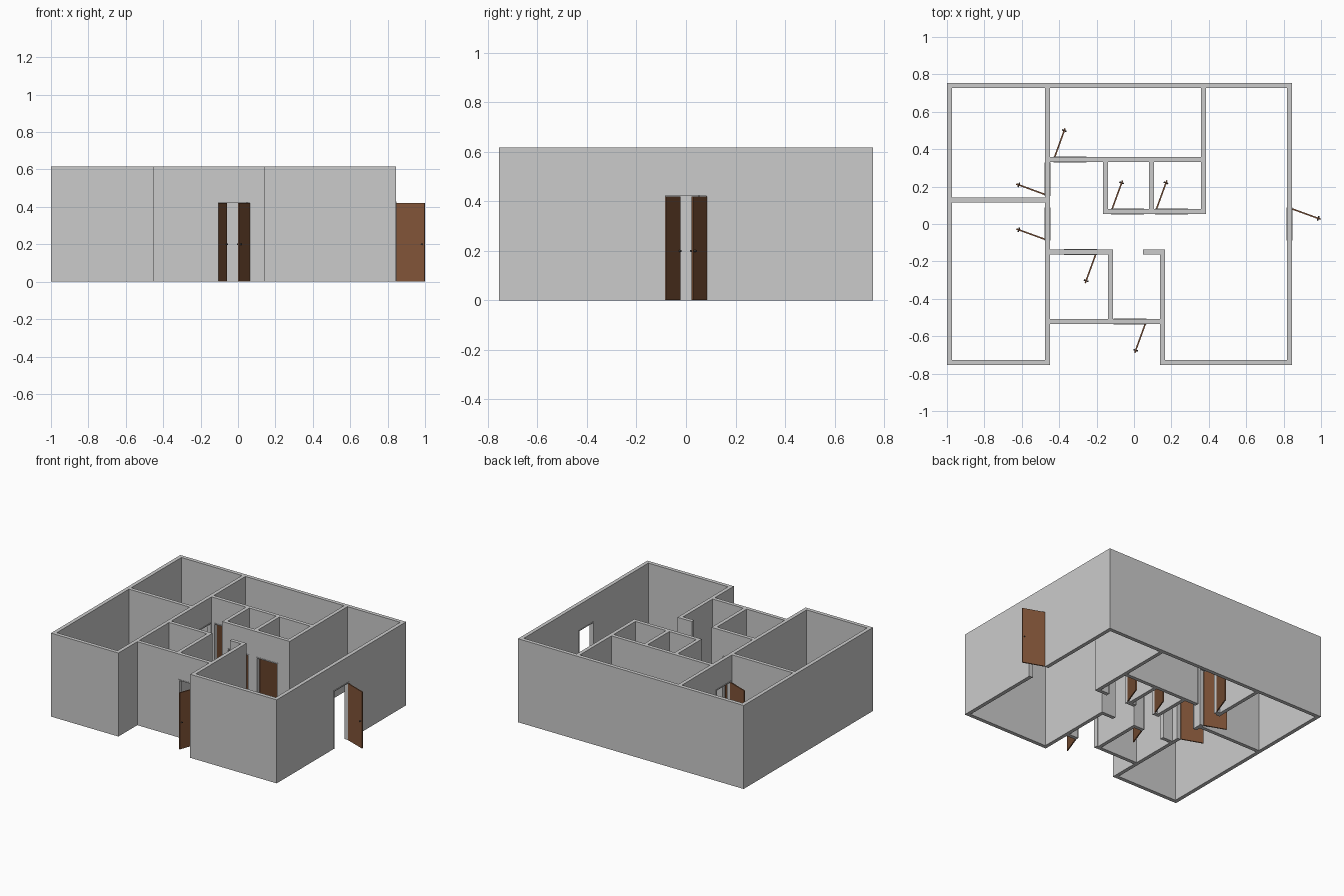
import bpy, bmesh, math
from mathutils import Matrix, Vector

if "Cube" in bpy.data.objects:
    bpy.data.objects.remove(bpy.data.objects["Cube"])

H = 0.617        # wall height
DOOR_H = 0.42    # leaf height
DOOR_W = 0.163   # leaf width
T = 0.027        # wall thickness
LIP = 0.007      # frame lining thickness

def material(name, rgb):
    m = bpy.data.materials.new(name)
    m.diffuse_color = (*rgb, 1)
    m.use_nodes = True
    m.node_tree.nodes["Principled BSDF"].inputs["Base Color"].default_value = m.diffuse_color
    return m

wood = material("wood", (0.22, 0.09, 0.04))
metal = material("dark_metal", (0.08, 0.07, 0.06))

def finish(bm, name, mat=None):
    bmesh.ops.recalc_face_normals(bm, faces=bm.faces)
    me = bpy.data.meshes.new(name)
    bm.to_mesh(me)
    bm.free()
    ob = bpy.data.objects.new(name, me)
    bpy.context.collection.objects.link(ob)
    if mat:
        me.materials.append(mat)
    return ob

def add_box(bm, lo, hi):
    lo, hi = Vector(lo), Vector(hi)
    bmesh.ops.create_cube(bm, size=1, matrix=Matrix.Translation((lo + hi) / 2)
                          @ Matrix.Diagonal((*(hi - lo), 1)))

# Wall footprints: x0, x1, y0, y1
walls = [
    (-1, -0.972, -0.755, 0.755),        # outer shell
    (-1, 0.845, 0.727, 0.755),
    (0.817, 0.845, -0.755, 0.755),
    (-1, -0.449, -0.755, -0.727),
    (0.138, 0.845, -0.755, -0.727),
    (-0.476, -0.449, -0.755, 0.755),    # inner partitions
    (0.138, 0.165, -0.755, -0.136),
    (-0.476, 0.165, -0.535, -0.508),
    (-0.140, -0.113, -0.535, -0.136),
    (-0.476, -0.113, -0.163, -0.136),
    (0.048, 0.165, -0.163, -0.136),
    (-1, -0.449, 0.115, 0.142),
    (-0.476, 0.385, 0.332, 0.359),
    (0.358, 0.385, 0.053, 0.755),
    (-0.167, 0.385, 0.053, 0.080),
    (-0.167, -0.140, 0.053, 0.359),
    (0.080, 0.107, 0.053, 0.359),
]

# Doors: name, hinge x, y, direction along the wall, direction of swing
doors = [
    ("side", 0.845, 0.081, (0, -1), (1, 0)),
    ("front", 0.060, -0.535, (-1, 0), (0, -1)),
    ("small_room", -0.205, -0.163, (-1, 0), (0, -1)),
    ("bathroom", -0.117, 0.080, (1, 0), (0, 1)),
    ("closet", 0.120, 0.080, (1, 0), (0, 1)),
    ("back_room", -0.424, 0.359, (1, 0), (0, 1)),
    ("left_back_room", -0.476, 0.158, (0, 1), (-1, 0)),
    ("left_front_room", -0.476, -0.082, (0, 1), (-1, 0)),
]

# Doorway cuts through the walls
cuts = []
for _, hx, hy, a, n in doors:
    h, a, n = Vector((hx, hy)), Vector(a), Vector(n)
    p = h - a * LIP + n * 0.004
    q = h + a * (DOOR_W + LIP) - n * (T + 0.004)
    cuts.append((min(p.x, q.x), max(p.x, q.x), min(p.y, q.y), max(p.y, q.y)))

# Walls as one clean shell: solid grid cells, boundary faces only
def build_walls():
    def levels(i):
        return sorted({round(v, 4) for b in walls + cuts for v in b[i:i + 2]})
    xs, ys = levels(0), levels(2)
    zs = [0, DOOR_H + 0.003 + LIP, H]

    def inside(boxes, x, y):
        return any(b[0] < x < b[1] and b[2] < y < b[3] for b in boxes)

    solid = set()
    for i in range(len(xs) - 1):
        for j in range(len(ys) - 1):
            x, y = (xs[i] + xs[i + 1]) / 2, (ys[j] + ys[j + 1]) / 2
            if inside(walls, x, y):
                solid.add((i, j, 1))
                if not inside(cuts, x, y):
                    solid.add((i, j, 0))
    bm = bmesh.new()
    grid = {}

    def vert(k):
        if k not in grid:
            grid[k] = bm.verts.new((xs[k[0]], ys[k[1]], zs[k[2]]))
        return grid[k]

    for c in sorted(solid):
        for ax in range(3):
            for s in (0, 1):
                nb = list(c)
                nb[ax] += 2 * s - 1
                if tuple(nb) in solid:
                    continue
                u, v = (ax + 1) % 3, (ax + 2) % 3
                loop = []
                for du, dv in ((0, 0), (1, 0), (1, 1), (0, 1)):
                    k = list(c)
                    k[ax] += s
                    k[u] += du
                    k[v] += dv
                    loop.append(vert(tuple(k)))
                bm.faces.new(loop if s else loop[::-1])
    finish(bm, "walls")

build_walls()

# Door frames, open leaves and handles
for name, hx, hy, a, n in doors:
    a, n = Vector((*a, 0)), Vector((*n, 0))
    base = Matrix((a, n, (0, 0, 1))).transposed().to_4x4()
    base.translation = (hx, hy, 0)
    swing = base @ Matrix.Rotation(math.radians(70), 4, 'Z')

    bm = bmesh.new()
    y0, y1, top = -T - 0.003, 0.003, DOOR_H + 0.003
    add_box(bm, (-LIP, y0, 0), (0, y1, top))
    add_box(bm, (DOOR_W, y0, 0), (DOOR_W + LIP, y1, top))
    add_box(bm, (-LIP, y0, top), (DOOR_W + LIP, y1, top + LIP))
    bm.transform(base)
    finish(bm, name + "_door_frame")

    bm = bmesh.new()
    add_box(bm, (0, -0.004, 0.002), (DOOR_W, 0.004, DOOR_H))
    bm.transform(swing)
    finish(bm, name + "_door_leaf", wood)

    bm = bmesh.new()
    bmesh.ops.create_cone(bm, cap_ends=True, segments=12, radius1=0.004, radius2=0.004, depth=0.026,
                          matrix=Matrix.Translation((DOOR_W - 0.014, 0, 0.2))
                          @ Matrix.Rotation(math.pi / 2, 4, 'X'))
    bm.transform(swing)
    finish(bm, name + "_door_handle", metal)

# Centre exactly: outer shell and side door tip already span x -1..1
